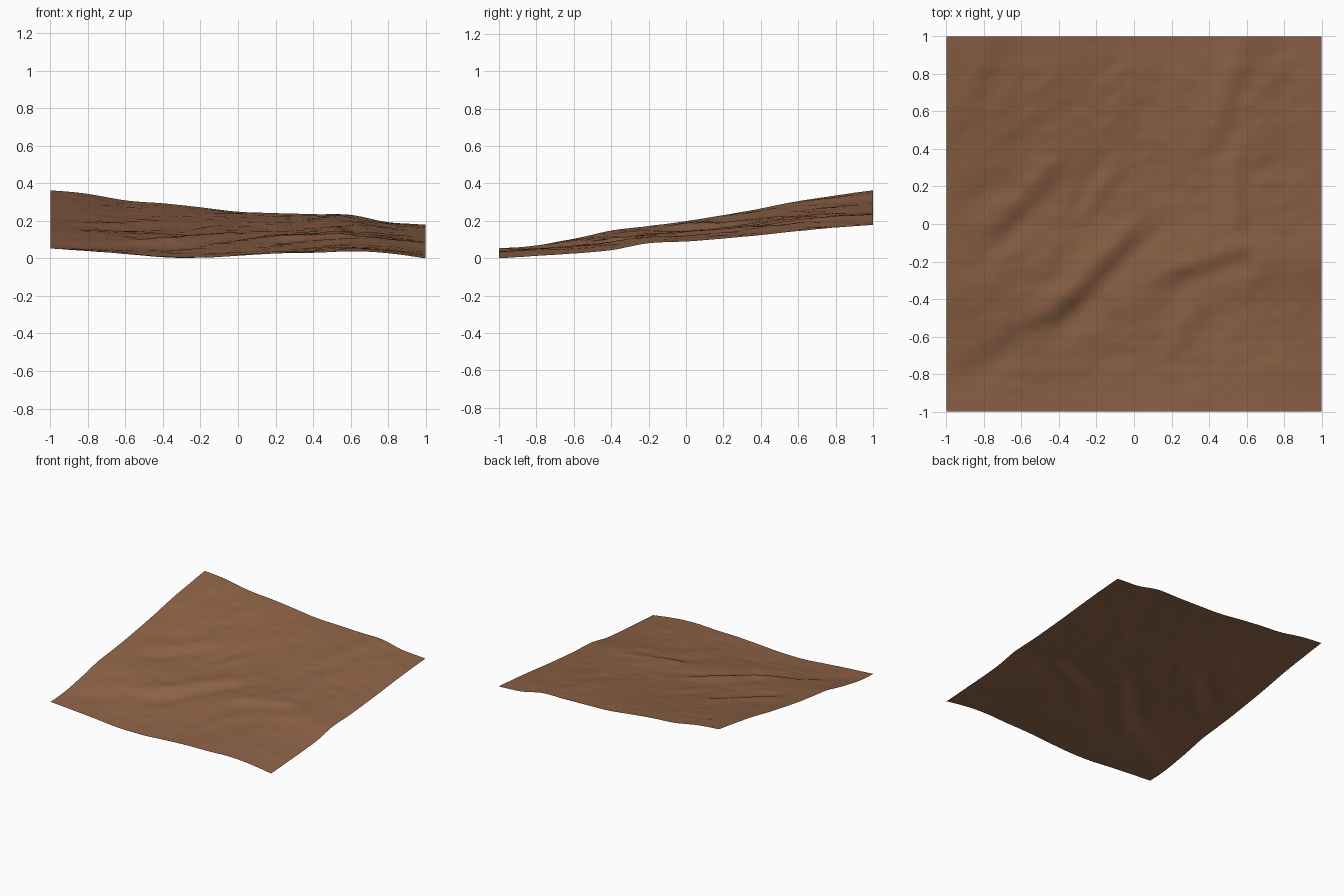
import bpy, bmesh, math
from mathutils import Vector, noise

default_cube = bpy.data.objects.get("Cube")
if default_cube:
    bpy.data.objects.remove(default_cube, do_unlink=True)

# Earth colour
earth = bpy.data.materials.new("earth brown")
earth.use_nodes = True
earth_colour = (0.27, 0.123, 0.062, 1)
earth.diffuse_color = earth_colour
earth.node_tree.nodes["Principled BSDF"].inputs["Base Color"].default_value = earth_colour

# Heights along the four borders, in thousandths, evenly spaced
front_edge = [55, 41, 26, 8, 6, 16, 28, 31, 40, 30, 2]
back_edge = [365, 345, 311, 295, 274, 251, 243, 237, 234, 195, 181]
right_side = [55, 70, 106, 149, 174, 200, 232, 268, 307, 338, 365]
left_side = [2, 14, 27, 46, 82, 92, 107, 126, 147, 166, 181]


def sample(profile, t):
    """Smooth curve through a row of evenly spaced heights."""
    last = len(profile) - 1
    i = min(int(t * last), last - 1)
    f = t * last - i
    b, c = profile[i], profile[i + 1]
    a = profile[i - 1] if i else 2 * b - c
    d = profile[i + 2] if i + 2 <= last else 2 * c - b
    curve = b + f / 2 * (c - a + f * (2*a - 5*b + 4*c - d + f * (3*b - a - 3*c + d)))
    return curve / 1000


def border_blend(u, v):
    """Sheet stretched between the four borders."""
    along_x = (1 - v) * sample(front_edge, u) + v * sample(back_edge, u)
    along_y = (1 - u) * sample(right_side, v) + u * sample(left_side, v)
    low = (1 - u) * front_edge[0] + u * front_edge[-1]
    high = (1 - u) * back_edge[0] + u * back_edge[-1]
    return along_x + along_y - ((1 - v) * low + v * high) / 1000


# Steps in the ground: start, end, width, height; the right of the path is lower
steps = [
    ((-.35, -.44), (-.02, -.1), .06, .022),
    ((-.85, -.7), (-.38, -.46), .07, .012),
    ((-.7, -.02), (-.45, .23), .06, .015),
    ((.58, -.02), (.57, .3), .05, .011),
    ((.48, .5), (.6, .95), .06, .014),
    ((.25, -.27), (.55, -.18), .05, .012),
    ((-.15, .3), (-.25, .12), .04, .009),
    ((.26, -.42), (.14, -.72), .06, .008),
    ((-.85, .65), (-.75, .95), .07, .009),
    ((-.95, .15), (-.75, .25), .06, .008),
]


def step_height(p, start, end, width, height):
    start, end = Vector(start), Vector(end)
    path = end - start
    length = path.length
    path.normalize()
    along = (p - start).dot(path)
    across = (p - start).dot(Vector((-path.y, path.x))) / width
    beyond = max(-along, along - length, 0) / (width * 1.5)
    return height * across * math.exp(-(across ** 2 + beyond ** 2) / 2)


def ground_height(x, y):
    p = Vector((x, y))
    inside = min(1, 5 * (1 - max(abs(x), abs(y))))
    relief = sum(step_height(p, *s) for s in steps)
    # Fine wrinkles, stretched along the diagonal
    q = Vector(((x + y) * 2, (y - x) * 3.5, 3))
    wrinkles = .006 * noise.fractal(q, 1, 2, 4)
    grain = .0025 * noise.noise(Vector((x * 7, y * 15, 1)))
    return border_blend((x + 1) / 2, (y + 1) / 2) + inside * relief + (.25 + .75 * inside) * (wrinkles + grain)


# Ground sheet
bm = bmesh.new()
bmesh.ops.create_grid(bm, x_segments=128, y_segments=128, size=1)
for vert in bm.verts:
    vert.co.z = ground_height(vert.co.x, vert.co.y)
floor = min(vert.co.z for vert in bm.verts)
for vert in bm.verts:
    vert.co.z -= floor
for face in bm.faces:
    face.smooth = True
mesh = bpy.data.meshes.new("ground")
bm.to_mesh(mesh)
bm.free()
mesh.materials.append(earth)
ground = bpy.data.objects.new("ground", mesh)
bpy.context.collection.objects.link(ground)
